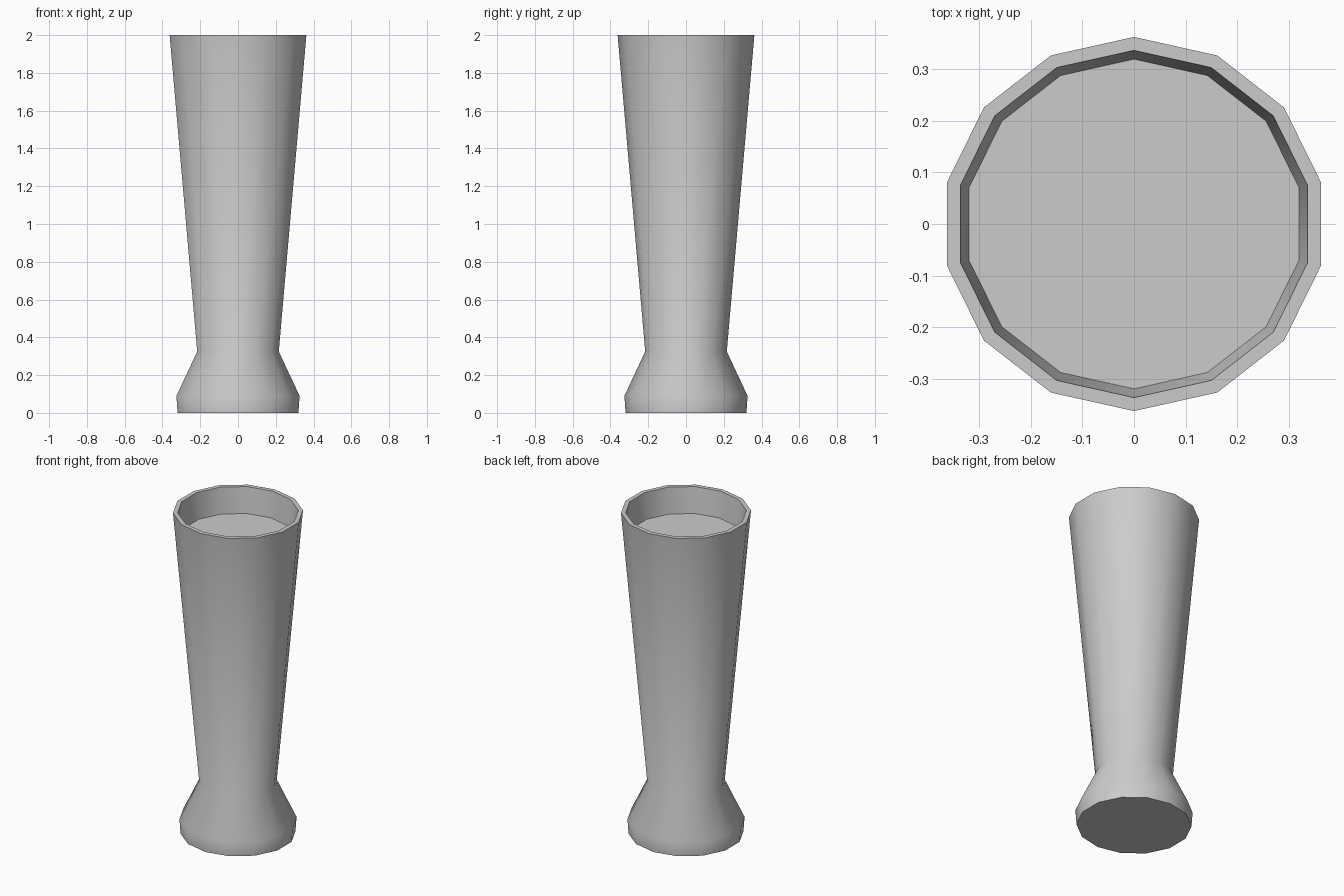
import bpy, bmesh, math

cube = bpy.data.objects.get("Cube")
if cube:
    bpy.data.objects.remove(cube, do_unlink=True)

SIDES = 14
# Half-widths equal in x and y, although only the y axis meets a corner
X_STRETCH = 1 / math.cos(math.pi / SIDES)

grey = bpy.data.materials.new("plain_grey")
grey.use_nodes = True
colour = (0.6, 0.6, 0.6, 1)
grey.diffuse_color = colour
grey.node_tree.nodes["Principled BSDF"].inputs["Base Color"].default_value = colour


def lathe(name, profile):
    """Turn a (radius, height) profile into a closed faceted body."""
    bm = bmesh.new()
    rings = []
    for radius, z in profile:
        ring = []
        for i in range(SIDES):
            a = math.pi / 2 + math.tau * i / SIDES
            ring.append(bm.verts.new((radius * X_STRETCH * math.cos(a),
                                      radius * math.sin(a), z)))
        rings.append(ring)
    for low, high in zip(rings, rings[1:]):
        for i in range(SIDES):
            j = (i + 1) % SIDES
            bm.faces.new((low[i], low[j], high[j], high[i]))
    bm.faces.new(rings[0][::-1])
    bm.faces.new(rings[-1])
    bmesh.ops.recalc_face_normals(bm, faces=bm.faces[:])
    mesh = bpy.data.meshes.new(name)
    bm.to_mesh(mesh)
    bm.free()
    mesh.materials.append(grey)
    obj = bpy.data.objects.new(name, mesh)
    bpy.context.collection.objects.link(obj)
    return obj


# Flared foot, narrow waist, tapered body, flat rim and shallow recess
vase = lathe("tapered_vase", [
    (0.32, 0), (0.326, 0.09), (0.216, 0.325), (0.362, 2),
    (0.336, 2), (0.319, 1.84),
])
bpy.context.view_layer.objects.active = vase
vase.select_set(True)
bpy.ops.object.shade_smooth_by_angle(angle=math.radians(40))
